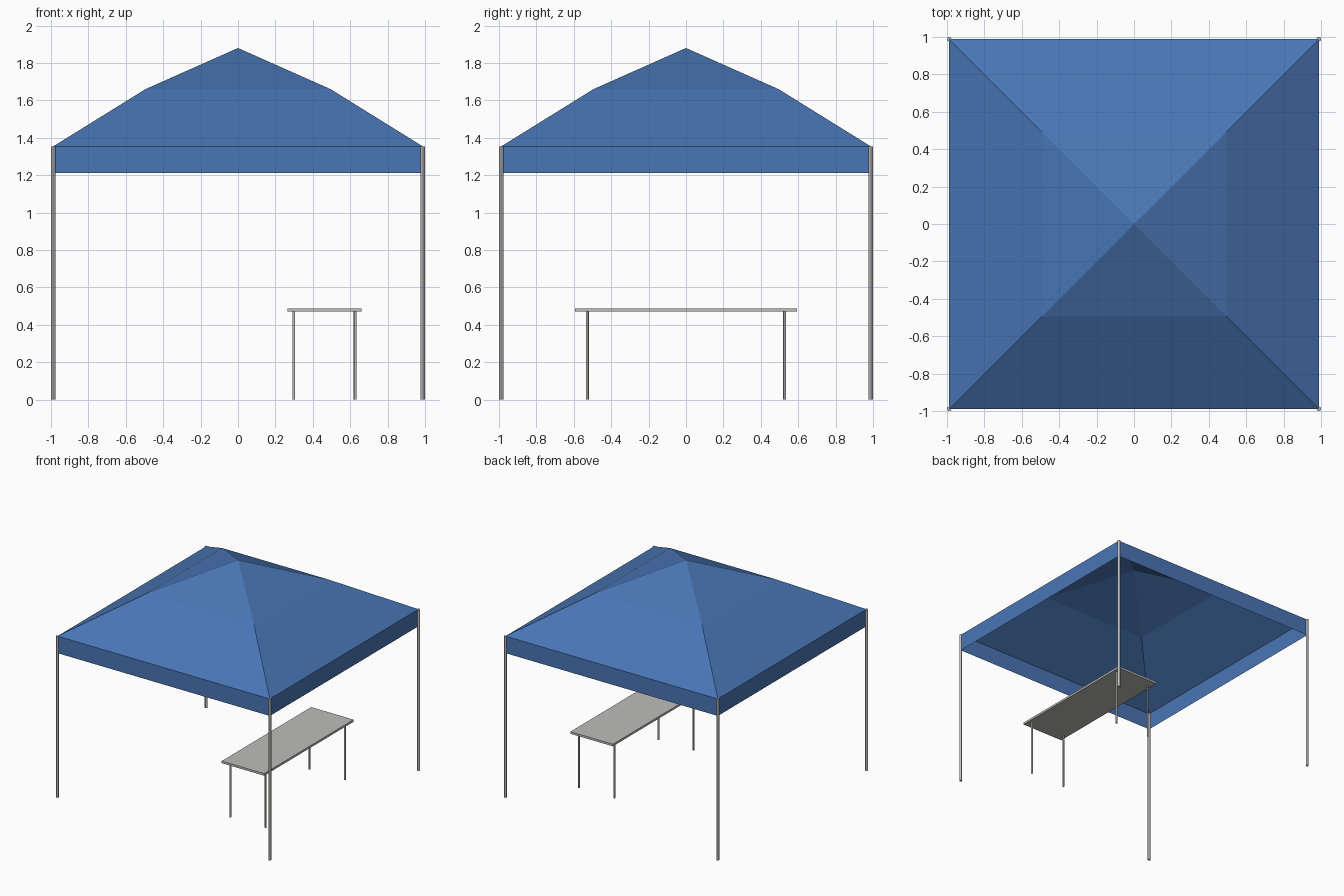
import bpy
import bmesh

cube = bpy.data.objects.get("Cube")
if cube:
    bpy.data.objects.remove(cube, do_unlink=True)


def make_material(name, colour):
    mat = bpy.data.materials.new(name)
    mat.use_nodes = True
    mat.diffuse_color = (*colour, 1)
    mat.node_tree.nodes["Principled BSDF"].inputs["Base Color"].default_value = (*colour, 1)
    return mat


blue = make_material("blue canvas", (0.067, 0.18, 0.46))
grey = make_material("light grey metal", (0.51, 0.51, 0.50))


def add_pole(name, x, y, radius, height):
    bpy.ops.mesh.primitive_cylinder_add(vertices=12, radius=radius, depth=height,
                                        location=(x, y, height / 2))
    pole = bpy.context.object
    pole.name = name
    pole.data.materials.append(grey)
    bpy.ops.object.shade_smooth_by_angle()


# Canopy: square rings from valance hem to the roof break, closed at the peak
EAVE = 0.988
rings = [(EAVE, 1.211), (EAVE, 1.354), (0.495, 1.66)]
corners = [(-1, -1), (1, -1), (1, 1), (-1, 1)]
bm = bmesh.new()
loops = [[bm.verts.new((sx * r, sy * r, z)) for sx, sy in corners] for r, z in rings]
for low, high in zip(loops, loops[1:]):
    for i in range(4):
        j = (i + 1) % 4
        bm.faces.new((low[i], low[j], high[j], high[i]))
peak = bm.verts.new((0, 0, 1.88))
for i in range(4):
    bm.faces.new((loops[-1][i], loops[-1][(i + 1) % 4], peak))
mesh = bpy.data.meshes.new("canopy")
bm.to_mesh(mesh)
bm.free()
mesh.materials.append(blue)
canopy = bpy.data.objects.new("canopy", mesh)
bpy.context.collection.objects.link(canopy)

# Table top
TABLE_X = 0.462
bpy.ops.mesh.primitive_cube_add(size=1, location=(TABLE_X, 0, 0.479))
top = bpy.context.object
top.name = "table_top"
top.scale = (0.395, 1.188, 0.018)
top.data.materials.append(grey)

# Tent poles and table legs at matching corners
for sx, sy in corners:
    side = ("front" if sy < 0 else "back") + ("_left" if sx > 0 else "_right")
    add_pole("tent_pole_" + side, sx * EAVE, sy * EAVE, 0.012, 1.354)
    add_pole("table_leg_" + side, TABLE_X + sx * 0.164, sy * 0.527, 0.0075, 0.47)
